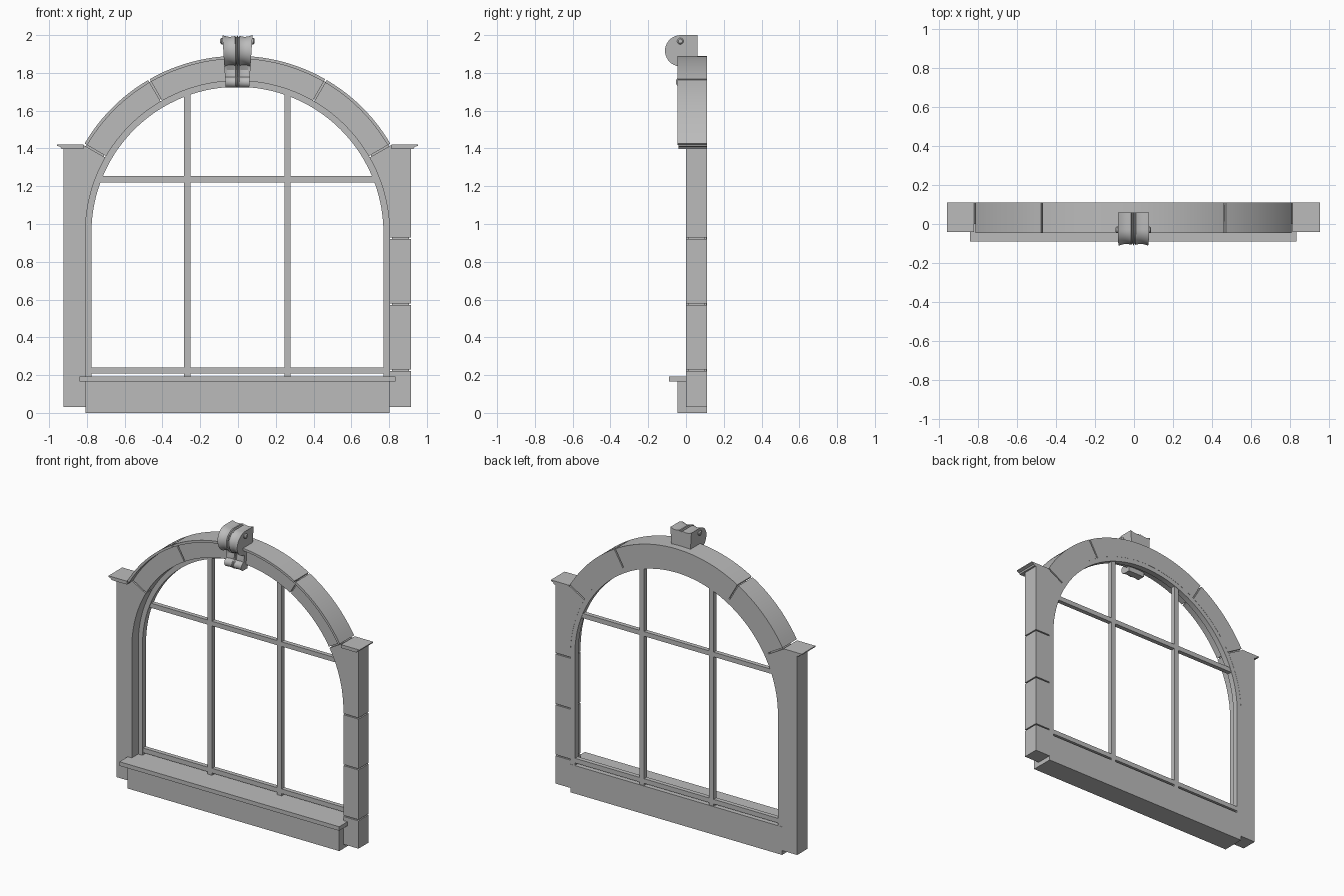
import bpy, bmesh, math
from math import sin, cos, pi, radians

if "Cube" in bpy.data.objects:
    bpy.data.objects.remove(bpy.data.objects["Cube"])

CX, CZ = -0.003, 0.953            # arch centre
RI, RO, RF = 0.805, 0.937, 0.773  # opening, outer arch and frame radii
BACK = 0.11

stone = bpy.data.materials.new("grey_stone")
stone.diffuse_color = (0.5, 0.5, 0.5, 1)
stone.use_nodes = True
stone.node_tree.nodes["Principled BSDF"].inputs["Base Color"].default_value = stone.diffuse_color


def finish(name, bm, smooth=False):
    bmesh.ops.recalc_face_normals(bm, faces=bm.faces)
    me = bpy.data.meshes.new(name)
    bm.to_mesh(me)
    bm.free()
    me.materials.append(stone)
    ob = bpy.data.objects.new(name, me)
    bpy.context.collection.objects.link(ob)
    if smooth:
        bpy.ops.object.select_all(action='DESELECT')
        ob.select_set(True)
        bpy.context.view_layer.objects.active = ob
        bpy.ops.object.shade_smooth_by_angle(angle=radians(30))
    return ob


def prism(name, pts, y0, y1):
    """Extrude an x/z outline (relative to the arch centre line) along y."""
    bm = bmesh.new()
    f = bm.faces.new([bm.verts.new((CX + x, y0, z)) for x, z in pts])
    r = bmesh.ops.extrude_face_region(bm, geom=[f])
    vs = [g for g in r['geom'] if isinstance(g, bmesh.types.BMVert)]
    bmesh.ops.translate(bm, verts=vs, vec=(0, y1 - y0, 0))
    return finish(name, bm)


def box(name, x0, x1, y0, y1, z0, z1):
    return prism(name, [(x0, z0), (x1, z0), (x1, z1), (x0, z1)], y0, y1)


def loft(name, rings):
    """Skin a list of equal closed rings and cap both ends."""
    bm = bmesh.new()
    vr = [[bm.verts.new(p) for p in ring] for ring in rings]
    n = len(vr[0])
    for a, b in zip(vr, vr[1:]):
        for i in range(n):
            j = (i + 1) % n
            bm.faces.new((a[i], a[j], b[j], b[i]))
    bm.faces.new(vr[0])
    bm.faces.new(vr[-1])
    return finish(name, bm, True)


def arch(name, profile, a0, a1, foot=None):
    """Sweep an (r, y) profile between angles from vertical; optional legs."""
    n = max(2, round(abs(a1 - a0) / 2.5))
    st = [(radians(a0 + (a1 - a0) * i / n), CZ) for i in range(n + 1)]
    if foot is not None:
        st = [(st[0][0], foot)] + st + [(st[-1][0], foot)]
    return loft(name, [[(CX + r * sin(a), y, z + r * cos(a)) for r, y in profile]
                       for a, z in st])


# arch stones with a raised outer rim, and a recessed core behind the joints
stone_prof = [(RI, 0), (0.921, 0), (0.921, -0.045), (RO, -0.045), (RO, BACK), (RI, BACK)]
g = 0.3
for nm, a, b in (("left", -60, -30), ("crown", -30, 30), ("right", 30, 60)):
    arch("arch_stone_" + nm, stone_prof, a + g, b - g)
arch("arch_core", [(RI + .012, .012), (RO - .012, .012),
                   (RO - .012, BACK - .012), (RI + .012, BACK - .012)], -62, 62)


# jambs: plain on the left, coursed blocks on the right
def jamb_top(s, z0):
    pts = [(0.92, z0), (0.92, 1.40), (0.83, 1.40)]
    t = radians(60 + g)
    pts.append((0.935 * sin(t), CZ + 0.935 * cos(t)))
    for i in range(13):
        t = radians(60 + g + (30 - g) * i / 12)
        pts.append((RI * sin(t), CZ + RI * cos(t)))
    pts.append((RI, z0))
    return [(s * x, z) for x, z in pts]


prism("left_jamb", jamb_top(-1, 0.03), 0, BACK)
joints = [0.225, 0.575, 0.925]
h = 0.004
prism("right_jamb_top", jamb_top(1, joints[-1] + h), 0, BACK)
for i, (a, b) in enumerate(zip([0.03 - h] + joints, joints)):
    box(f"right_jamb_block_{i + 1}", RI, 0.92, 0, BACK, a + h, b - h)
box("right_jamb_core", RI + .012, 0.908, .012, BACK - .012, 0.06, 0.97)

# stepped caps where the arch springs
for s, nm in ((-1, "left"), (1, "right")):
    cap = [(0.815, 1.398), (0.932, 1.398), (0.937, 1.408), (0.955, 1.414),
           (0.955, 1.421), (0.815, 1.421)]
    prism(nm + "_cap", [(s * x, z) for x, z in cap], -0.04, BACK)

# sill
box("sill_base", -RI, RI, -0.045, BACK, 0, 0.167)
box("sill_slab", -0.836, 0.836, -0.09, 0.002, 0.165, 0.193)
box("sill_back", -RI, RI, 0, BACK, 0.16, 0.193)

# window frame and glazing bars
arch("window_frame", [(RF, .07), (RI + .002, .07), (RI + .002, BACK - .001),
                      (RF, BACK - .001)], -90, 90, 0.19)
Y0, Y1 = 0.076, 0.106
for s, nm in ((-1, "left"), (1, "right")):
    box(nm + "_vertical_bar", s * .265 - .017, s * .265 + .017, Y0, Y1, 0.186, 1.695)
box("cross_bar", -.735, .735, Y0, Y1, 1.221, 1.253)
box("bottom_rail", -.785, .785, Y0, Y1, 0.209, 0.241)

# scrolled keystone: side profile swept across x with a fluted front
prof = [(-0.028 - .083 * sin(pi * i / 20), 1.917 + .083 * cos(pi * i / 20))
        for i in range(21)]
prof += [(-0.022, 1.815), (-0.026, 1.79)]
prof += [(-0.026 - .028 * sin(pi * i / 10), 1.751 + .028 * cos(pi * i / 10))
         for i in range(11)]
fluted = len(prof)
prof += [(0.02, 1.723), (0.02, 1.85), (0.06, 1.85), (0.06, 2.0)]


def flute(u):
    u = abs(u)
    return 0.009 * sin(pi * u) + (0.008 if 0.05 < u < 0.13 else 0)


rings = []
N = 40
for k in range(N + 1):
    u = -1 + 2 * k / N
    d = flute(u)
    ring = []
    for i, (y, z) in enumerate(prof):
        hw = 0.062 + 0.018 * (z - 1.72) / 0.28
        if i < 21:      # main scroll shrinks towards its centre
            f = 1 - d / 0.083
            y, z = -0.028 + (y + 0.028) * f, 1.917 + (z - 1.917) * f
        elif i < fluted:
            y += d * 0.7
        elif z == 2.0:
            z -= d
        ring.append((CX + u * hw, y, z))
    rings.append(ring)
loft("keystone_scroll", rings)

# scroll eyes on the keystone sides
for s, nm in ((-1, "left"), (1, "right")):
    rings = [[(CX + s * x, -0.03 + r * sin(2 * pi * i / 16), 1.968 + r * cos(2 * pi * i / 16))
              for i in range(16)] for x, r in ((.07, .017), (.085, .017), (.091, .011))]
    loft(nm + "_scroll_eye", rings)
